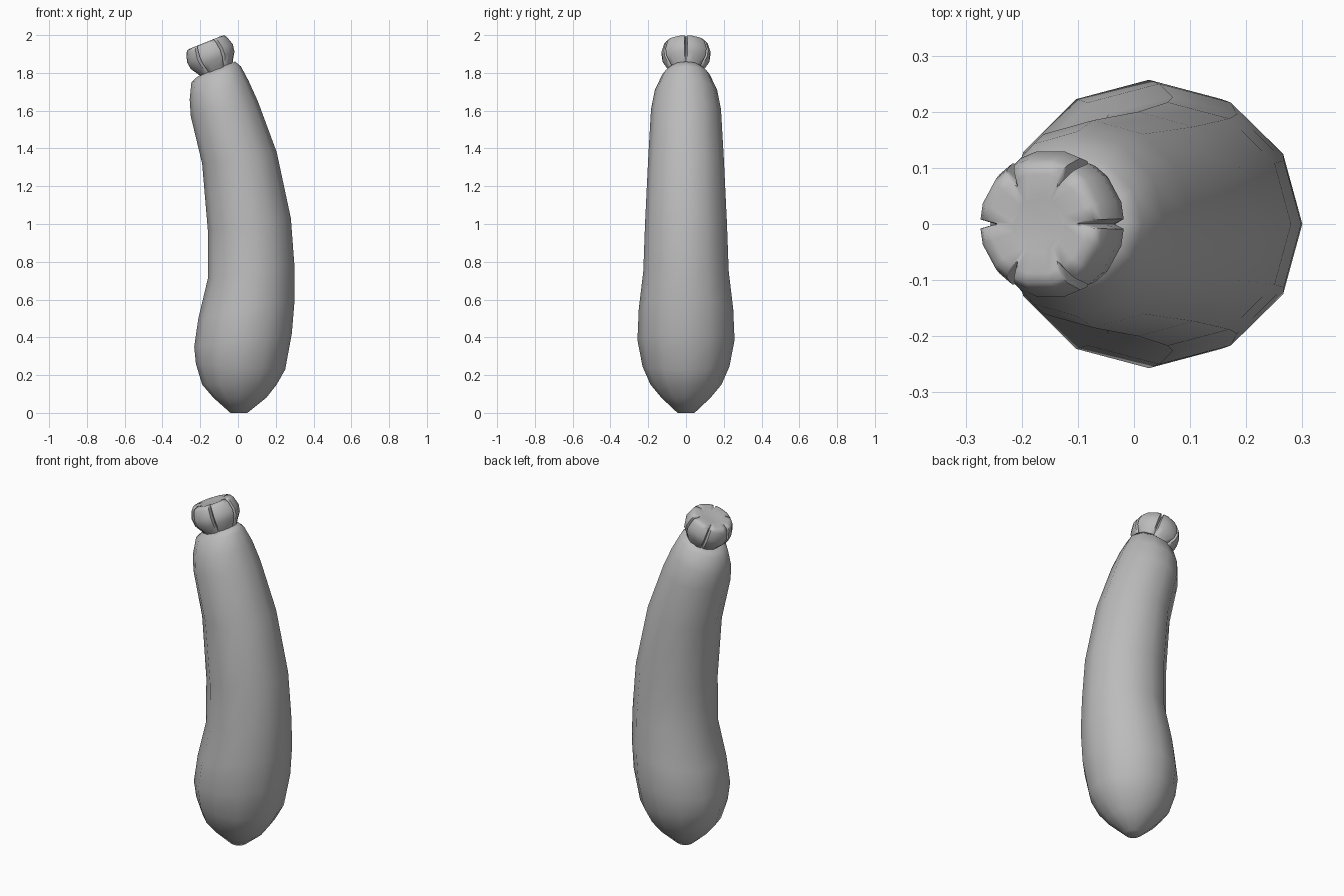
import bpy
import bmesh
import math
from mathutils import Vector

cube = bpy.data.objects.get("Cube")
if cube:
    bpy.data.objects.remove(cube)

grey = bpy.data.materials.new("plain grey")
grey.use_nodes = True
grey.diffuse_color = (0.5, 0.5, 0.5, 1)
grey.node_tree.nodes["Principled BSDF"].inputs["Base Color"].default_value = grey.diffuse_color


def loft(name, rings, angle):
    """Skin a list of equally long point rings and cap both ends."""
    bm = bmesh.new()
    loops = [[bm.verts.new(p) for p in ring] for ring in rings]
    n = len(loops[0])
    for low, high in zip(loops, loops[1:]):
        for i in range(n):
            j = (i + 1) % n
            bm.faces.new((low[i], low[j], high[j], high[i]))
    bm.faces.new(loops[0][::-1])
    bm.faces.new(loops[-1])
    bmesh.ops.recalc_face_normals(bm, faces=bm.faces)
    mesh = bpy.data.meshes.new(name)
    bm.to_mesh(mesh)
    bm.free()
    mesh.materials.append(grey)
    obj = bpy.data.objects.new(name, mesh)
    bpy.context.collection.objects.link(obj)
    bpy.ops.object.select_all(action="DESELECT")
    obj.select_set(True)
    bpy.context.view_layer.objects.active = obj
    bpy.ops.object.shade_smooth_by_angle(angle=math.radians(angle))
    return obj


# Curved body: left x, left z, right x, right z, half depth of each ring
SECTIONS = [
    (-0.04, 0.0, 0.05, 0.0, 0.045),
    (-0.13, 0.08, 0.15, 0.08, 0.13),
    (-0.19, 0.15, 0.205, 0.15, 0.188),
    (-0.223, 0.26, 0.25, 0.23, 0.23),
    (-0.232, 0.35, 0.285, 0.42, 0.257),
    (-0.21, 0.5, 0.3, 0.6, 0.25),
    (-0.16, 0.71, 0.298, 0.79, 0.226),
    (-0.16, 0.97, 0.28, 1.03, 0.217),
    (-0.19, 1.32, 0.205, 1.38, 0.2),
    (-0.25, 1.57, 0.105, 1.65, 0.185),
    (-0.256, 1.66, 0.055, 1.76, 0.165),
    (-0.247, 1.75, 0.015, 1.835, 0.125),
    (-0.215, 1.78, -0.015, 1.86, 0.09),
]
body_rings = []
for lx, lz, rx, rz, depth in SECTIONS:
    left, right = Vector((lx, 0, lz)), Vector((rx, 0, rz))
    mid, half = (left + right) / 2, (right - left) / 2
    body_rings.append([
        mid + half * math.cos(a) + Vector((0, depth * math.sin(a), 0))
        for a in (math.tau * i / 12 for i in range(12))
    ])
loft("body", body_rings, 75)

# Tilted stem with six lobes parted by narrow grooves
tilt = math.radians(22)
side = Vector((math.cos(tilt), 0, math.sin(tilt)))
axis = Vector((-math.sin(tilt), 0, math.cos(tilt)))
base = Vector((-0.115, 0, 1.82))
stem_rings = []
for height, radius, groove in [
    (-0.02, 0.085, 0.95), (0.01, 0.1, 0.92), (0.05, 0.126, 0.84),
    (0.09, 0.132, 0.78), (0.135, 0.118, 0.74), (0.149, 0.108, 0.74),
    (0.153, 0.09, 0.85), (0.147, 0.05, 1.0),
]:
    ring = []
    for lobe in range(6):
        for step, scale in ((0, groove), (4, 0.99), (18, 1), (42, 1), (56, 0.99)):
            a = math.radians(lobe * 60 + step)
            r = radius * scale
            ring.append(base + axis * height + side * r * math.cos(a)
                        + Vector((0, r * math.sin(a), 0)))
    stem_rings.append(ring)
loft("stem", stem_rings, 60)
